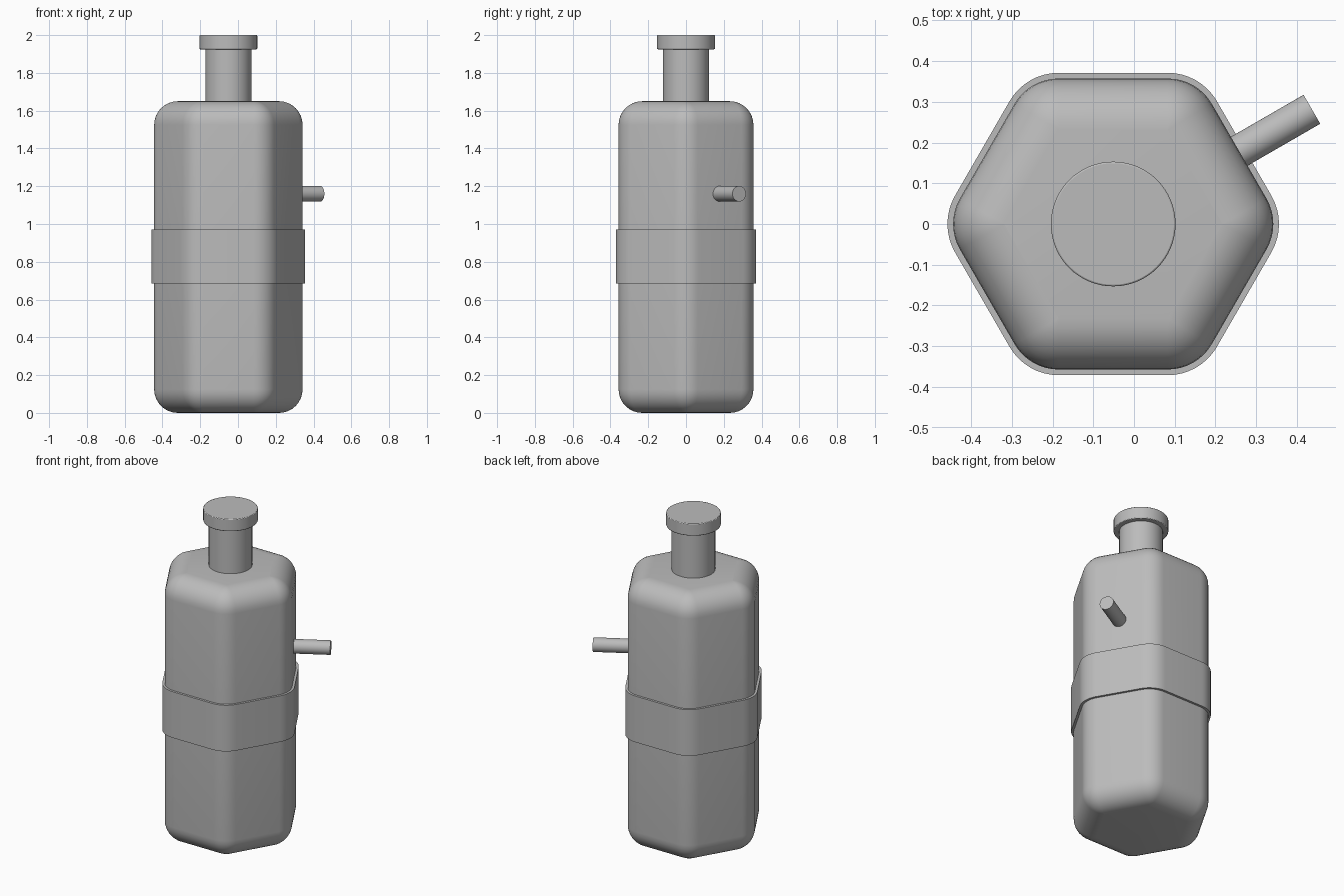
import bpy, bmesh
from math import cos, sin, pi, radians
from mathutils import Matrix, Vector

if "Cube" in bpy.data.objects:
    bpy.data.objects.remove(bpy.data.objects["Cube"])

CENTRE_X = -0.051
APOTHEM = 0.357
ROUND = 0.125
BAND = 0.014
STEPS = 8

grey = bpy.data.materials.new("plain grey")
grey.use_nodes = True
colour = (0.5, 0.5, 0.5, 1)
grey.diffuse_color = colour
grey.node_tree.nodes["Principled BSDF"].inputs["Base Color"].default_value = colour


def finish(name, bm):
    bmesh.ops.recalc_face_normals(bm, faces=bm.faces)
    mesh = bpy.data.meshes.new(name)
    bm.to_mesh(mesh)
    bm.free()
    mesh.materials.append(grey)
    obj = bpy.data.objects.new(name, mesh)
    bpy.context.collection.objects.link(obj)
    bpy.ops.object.select_all(action='DESELECT')
    obj.select_set(True)
    bpy.context.view_layer.objects.active = obj
    bpy.ops.object.shade_smooth_by_angle(angle=radians(35))
    return obj


def hex_ring(bm, radius, z):
    """Hexagon core grown outward by a corner radius."""
    core = (APOTHEM - ROUND) / cos(pi / 6)
    ring = []
    for k in range(6):
        mid = k * pi / 3
        for s in range(STEPS + 1):
            a = mid + (s / STEPS - 0.5) * pi / 3
            ring.append(bm.verts.new((CENTRE_X + core * cos(mid) + radius * cos(a),
                                      core * sin(mid) + radius * sin(a), z)))
    return ring


def bridge(bm, lower, upper):
    n = len(lower)
    for i in range(n):
        j = (i + 1) % n
        bm.faces.new((lower[i], lower[j], upper[j], upper[i]))


# Hexagonal bottle body with rolled edges
height = 1.65
bm = bmesh.new()
levels = []
for s in range(STEPS + 1):
    a = s / STEPS * pi / 2
    levels.append((max(ROUND * sin(a), 0.0001), ROUND * (1 - cos(a))))
levels += [(r, height - z) for r, z in reversed(levels)]
rings = [hex_ring(bm, r, z) for r, z in levels]
for lower, upper in zip(rings, rings[1:]):
    bridge(bm, lower, upper)
bm.faces.new(rings[0])
bm.faces.new(rings[-1])
finish("bottle_body", bm)

# Band wrapped around the middle
bm = bmesh.new()
low, high = 0.685, 0.97
corners = [(ROUND - 0.005, low), (ROUND + BAND, low),
           (ROUND + BAND, high), (ROUND - 0.005, high)]
rings = [hex_ring(bm, r, z) for r, z in corners]
for i in range(4):
    bridge(bm, rings[i], rings[(i + 1) % 4])
finish("middle_band", bm)


def cylinder(name, radius, start, end, bevel=0):
    start, end = Vector(start), Vector(end)
    axis = end - start
    turn = axis.to_track_quat('Z', 'Y').to_matrix().to_4x4()
    bm = bmesh.new()
    bmesh.ops.create_cone(bm, cap_ends=True, segments=64, radius1=radius,
                          radius2=radius, depth=axis.length,
                          matrix=Matrix.Translation((start + end) / 2) @ turn)
    obj = finish(name, bm)
    if bevel:
        mod = obj.modifiers.new("soft_rim", 'BEVEL')
        mod.width = bevel
        mod.segments = 2
    return obj


# Neck, cap and side spout
cylinder("neck", 0.122, (CENTRE_X, 0, 1.6), (CENTRE_X, 0, 1.95))
cylinder("cap", 0.153, (CENTRE_X, 0, 1.925), (CENTRE_X, 0, 2), 0.004)
out = Vector((cos(pi / 6), sin(pi / 6), 0))
base = Vector((CENTRE_X, 0, 1.16))
cylinder("side_spout", 0.041, base + out * 0.32, base + out * 0.563)
